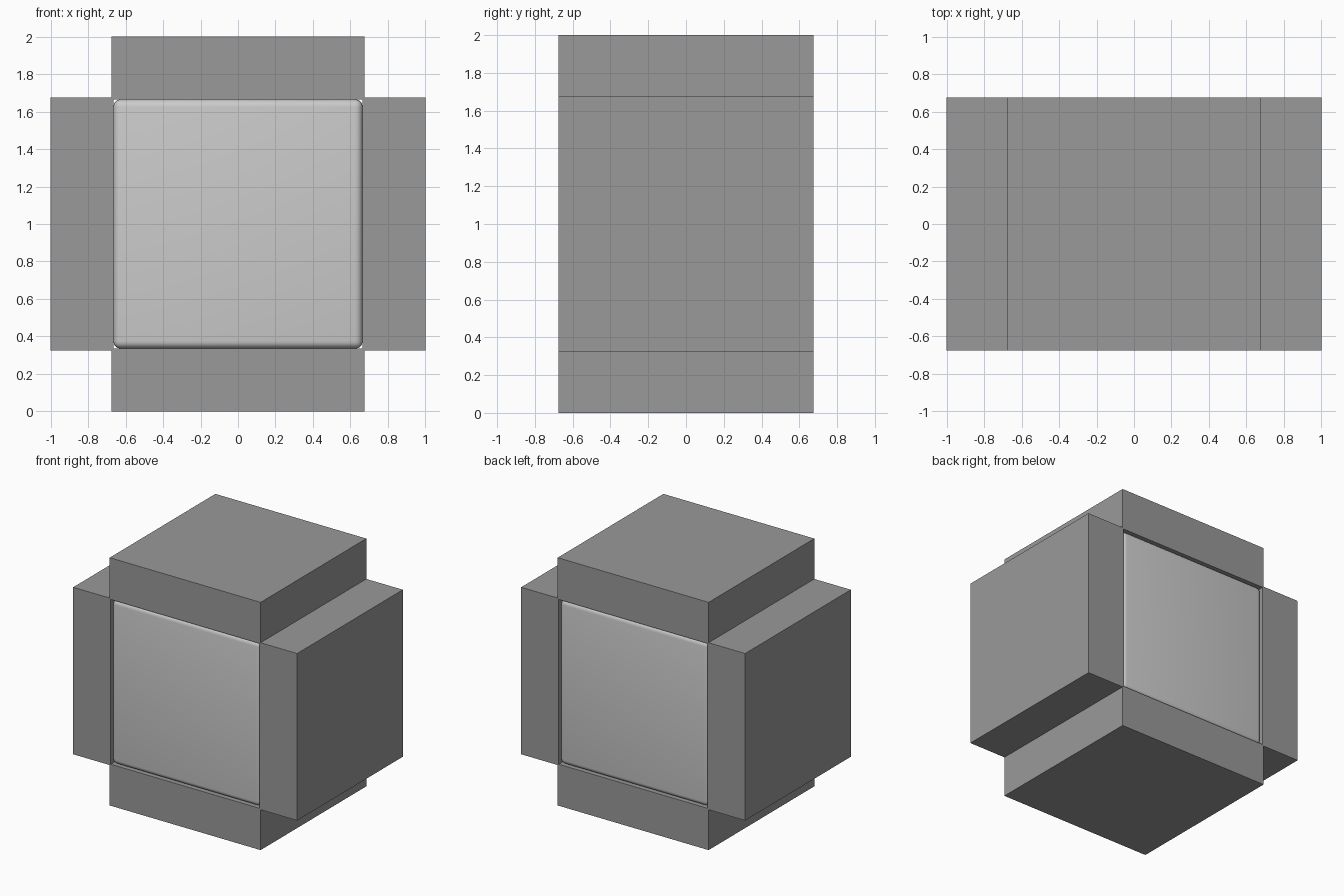
import bpy
from mathutils import Vector

if "Cube" in bpy.data.objects:
    bpy.data.objects.remove(bpy.data.objects["Cube"])

CENTRE = Vector((0, 0, 1))
HALF, INNER, OUTER = 0.674, 0.665, 1.0

dark = bpy.data.materials.new("dark_grey")
dark.diffuse_color = (0.32, 0.32, 0.32, 1)
dark.use_nodes = True
dark.node_tree.nodes["Principled BSDF"].inputs["Base Color"].default_value = dark.diffuse_color


def box(name, centre, size):
    bpy.ops.mesh.primitive_cube_add(size=1, location=centre)
    ob = bpy.context.object
    ob.name = name
    ob.scale = size
    bpy.ops.object.transform_apply(location=False, rotation=False, scale=True)
    return ob


# Rounded central cube, very slightly recessed front and back
core = box("rounded_core", CENTRE, (2 * INNER,) * 3)
bevel = core.modifiers.new("round_edges", 'BEVEL')
bevel.width = 0.04
bevel.segments = 5
bpy.ops.object.shade_smooth()

# Four flat dark blocks around the core
for name, axis, sign in (("left_block", 0, -1), ("right_block", 0, 1),
                         ("bottom_block", 2, -1), ("top_block", 2, 1)):
    size = Vector((2 * HALF,) * 3)
    size[axis] = OUTER - INNER
    offset = Vector((0, 0, 0))
    offset[axis] = sign * (OUTER + INNER) / 2
    block = box(name, CENTRE + offset, size)
    block.data.materials.append(dark)
